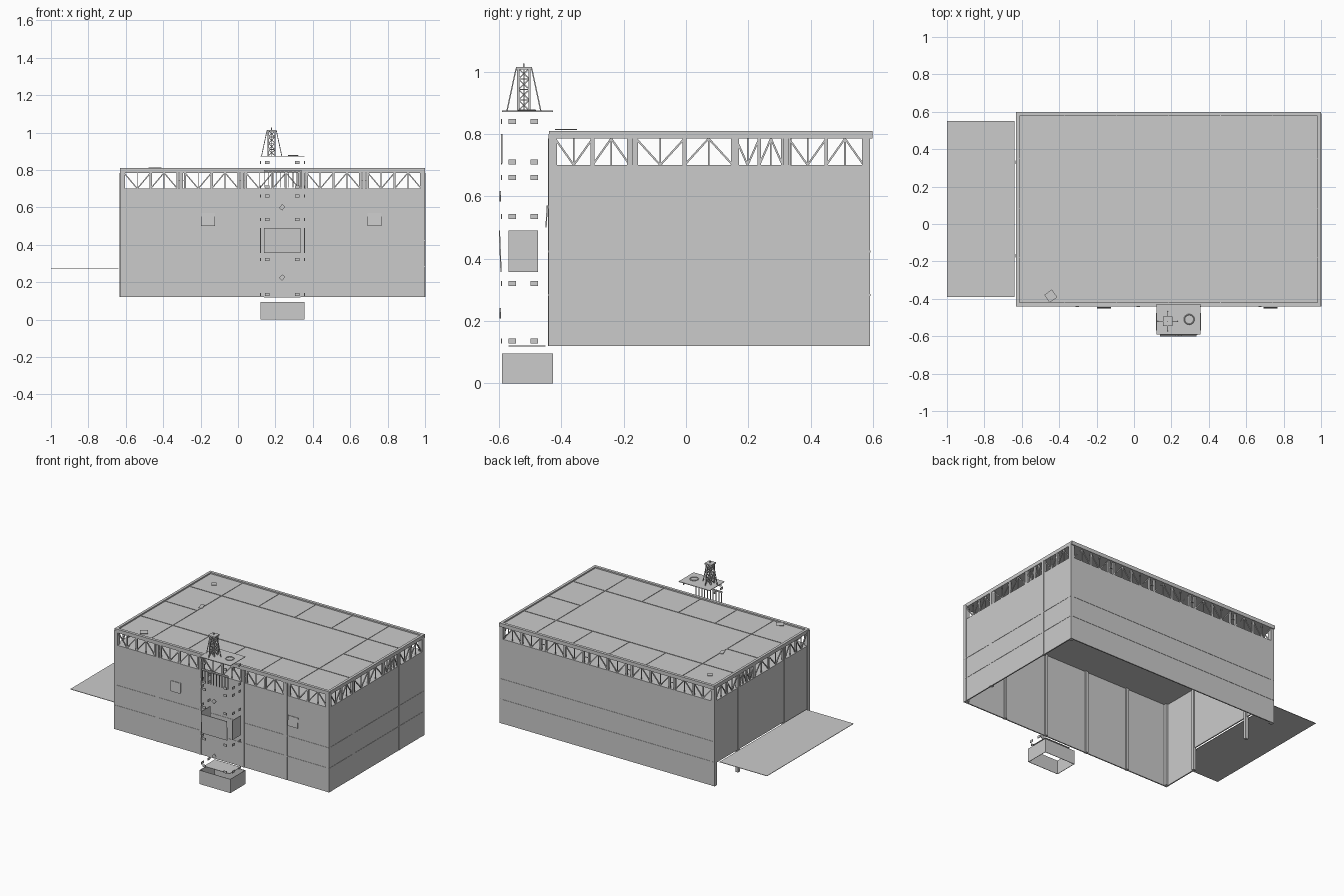
import bpy, bmesh, math
from mathutils import Vector, Matrix

if "Cube" in bpy.data.objects:
    bpy.data.objects.remove(bpy.data.objects["Cube"])

X0, X1, Y0, Y1 = -0.63, 1.0, -0.44, 0.59
BOTTOM, SILL, HEAD, TOP = 0.12, 0.70, 0.785, 0.81


class Part:
    """Collects boxes and beams into one named object."""

    def __init__(self, name):
        self.name, self.bm = name, bmesh.new()

    def box(self, xs, ys, zs, turn=None):
        lo, hi = Vector((xs[0], ys[0], zs[0])), Vector((xs[1], ys[1], zs[1]))
        mat = Matrix.Translation((lo + hi) / 2)
        if turn:
            mat = mat @ Matrix.Rotation(turn[0], 4, turn[1])
        bmesh.ops.create_cube(self.bm, size=1, matrix=mat @ Matrix.Diagonal((hi - lo).to_4d()))
        return self

    def beam(self, a, b, t=0.006):
        a, b = Vector(a), Vector(b)
        rot = (b - a).to_track_quat('Z', 'Y').to_matrix().to_4x4()
        size = Matrix.Diagonal((t, t, (b - a).length, 1))
        bmesh.ops.create_cube(self.bm, size=1, matrix=Matrix.Translation((a + b) / 2) @ rot @ size)
        return self

    def done(self):
        mesh = bpy.data.meshes.new(self.name)
        self.bm.to_mesh(mesh)
        self.bm.free()
        obj = bpy.data.objects.new(self.name, mesh)
        bpy.context.collection.objects.link(obj)
        return obj


# Wall sheets below the truss band
T = 0.008
Part("front_wall").box((X0, X1), (Y0, Y0 + T), (BOTTOM, SILL)).done()
Part("back_wall").box((X0, X1), (Y1 - T, Y1), (BOTTOM, SILL)).done()
Part("end_wall").box((X1 - T, X1), (Y0, Y1), (BOTTOM, SILL)).done()
door = Part("dock_wall").box((X0, X0 + T), (Y0, -0.17), (BOTTOM, SILL))
door.box((X0, X0 + T), (-0.17, Y1), (0.275, SILL)).done()
Part("ceiling").box((X0, X1), (Y0, Y1), (SILL - 0.006, SILL)).done()

# Columns at the corners and between bays
cols = Part("columns")
for x in (X0 + 0.012, X1 - 0.012):
    for y in (Y0 + 0.012, Y1 - 0.012):
        cols.box((x - 0.013, x + 0.013), (y - 0.013, y + 0.013), (BOTTOM, TOP - 0.01))
BAY = (X1 - X0) / 5
for i in range(1, 5):
    x = X0 + BAY * i
    cols.box((x - 0.009, x + 0.009), (Y0 - 0.003, Y0 + 0.018), (BOTTOM, HEAD))
for x, ys in ((X0, (-0.17, 0.33)), (X1, (-0.18, 0.32))):
    for y in ys:
        cols.box((x - 0.004 if x < 0 else x - 0.018, x + 0.018 if x < 0 else x + 0.003),
                 (y - 0.009, y + 0.009), (BOTTOM, HEAD))
cols.done()

# Horizontal panel joints on the walls
ribs = Part("wall_ribs")
for z in (0.28, 0.42):
    zs = (z, z + 0.006)
    for y in (Y0, Y1):
        ribs.box((X0, X1), (y - 0.002, y + 0.002), zs)
    ribs.box((X1 - 0.002, X1 + 0.002), (Y0, Y1), zs)
ribs.done()


# Open truss band around all four sides
def truss(part, axis, fixed, start, end):
    def at(u, z):
        return (u, fixed, z) if axis == 'x' else (fixed, u, z)
    mid = (start + end) / 2
    for u in (start, mid, end):
        part.beam(at(u, SILL), at(u, HEAD), 0.012)
    for a, b in ((start, mid), (mid, end)):
        c = (a + b) / 2
        part.beam(at(c, SILL), at(c, HEAD), 0.005)
        foot, head = (SILL, HEAD) if a == start else (HEAD, SILL)
        part.beam(at(a, head), at(c, foot)).beam(at(c, foot), at(b, head))


band = Part("truss_band")
for y in (Y0 + 0.008, Y1 - 0.008):
    for i in range(5):
        truss(band, 'x', y, X0 + BAY * i + 0.02, X0 + BAY * (i + 1) - 0.02)
        band.beam((X0 + BAY * (i + 1) - 0.02, y, 0.742), (X0 + BAY * (i + 1) + 0.02, y, 0.742), 0.004) if i < 4 else None
for x in (X0 + 0.008, X1 - 0.008):
    for a, b in ((-0.42, -0.18), (-0.16, 0.15), (0.16, 0.31), (0.33, 0.57)):
        truss(band, 'y', x, a, b)
        band.box((x - 0.005, x + 0.005), (b, b + 0.02), (SILL, HEAD))
band.done()

# Roof with a raised rim and panel seams
roof = Part("roof").box((X0, X1), (Y0, Y1), (HEAD, 0.801)).done()
rim = Part("roof_rim")
for y in (Y0, Y1 - 0.012):
    rim.box((X0, X1), (y, y + 0.02), (HEAD, TOP))
for x in (X0, X1 - 0.018):
    rim.box((x, x + 0.018), (Y0, Y1 + 0.008), (HEAD, TOP))
rim.done()
seams = Part("roof_seams")
IX, IY = (-0.37, 0.74), (-0.18, 0.35)
Z = 0.802
corners = [(IX[0], IY[0]), (IX[1], IY[0]), (IX[1], IY[1]), (IX[0], IY[1])]
for i, p in enumerate(corners):
    seams.beam((*p, Z), (*corners[(i + 1) % 4], Z), 0.004)
for i in range(5):
    x = IX[0] + (IX[1] - IX[0]) * i / 4
    seams.beam((x, Y0, Z), (x, IY[0], Z), 0.003).beam((x, IY[1], Z), (x, Y1, Z), 0.003)
for y in (IY[0], 0.085, IY[1]):
    seams.beam((X0, y, Z), (IX[0], y, Z), 0.003).beam((IX[1], y, Z), (X1, y, Z), 0.003)
seams.done()
Part("loose_roof_plates").box((-0.47, -0.42), (-0.41, -0.36), (0.812, 0.815), (0.6, 'Z')) \
    .box((-0.39, -0.365), (0.12, 0.17), (0.803, 0.806), (0.3, 'Z')) \
    .box((-0.52, -0.49), (0.44, 0.48), (0.803, 0.806), (0.6, 'Z')).done()

# Loading platform at the dock end
Part("loading_platform").box((-1.0, -0.64), (-0.39, 0.55), (0.273, 0.276)).done()

# Hanging wall plates
signs = Part("wall_plates")
for x in (-0.16, 0.73):
    signs.box((x - 0.038, x + 0.038), (-0.449, -0.445), (0.5, 0.57), (-0.06, 'X'))
signs.done()

# Tower: open footing, floor and deck
TX, TY = (0.12, 0.355), (-0.59, -0.427)
foot = Part("tower_footing")
for x in (TX[0], TX[1] - 0.003):
    foot.box((x, x + 0.003), TY, (0, 0.095))
for y in (TY[0], TY[1] - 0.003):
    foot.box(TX, (y, y + 0.003), (0, 0.095))
foot.done()
Part("tower_floor").box((0.14, 0.335), (-0.57, -0.45), (0.118, 0.121)).done()
Part("tower_deck").box(TX, TY, (0.871, 0.875)).done()

# Tower window blocks and middle panels
win = Part("tower_windows")
for z in (0.135, 0.32, 0.535, 0.66, 0.71, 0.84):
    zs = (z - 0.008, z + 0.008)
    for x in (0.157, 0.317):
        win.box((x - 0.012, x + 0.012), (-0.593, -0.59), zs)
    for y in (-0.557, -0.487):
        for x in TX:
            win.box((x - 0.002, x + 0.002), (y - 0.012, y + 0.012), zs)
win.done()
panels = Part("tower_panels").box((0.14, 0.335), (-0.598, -0.594), (0.357, 0.49), (0.04, 'X'))
for x in TX:
    panels.box((x - 0.002, x + 0.002), (-0.57, -0.475), (0.357, 0.49))
for z in (0.225, 0.6):
    panels.box((0.225, 0.247), (-0.598, -0.594), (z - 0.013, z + 0.013), (0.7, 'Y'))
panels.done()

# Front railing under the deck
rail = Part("tower_railing")
rail.box((0.14, 0.34), (-0.594, -0.588), (0.79, 0.8))
for i in range(10):
    x = 0.143 + 0.0215 * i
    rail.beam((x, -0.591, 0.705), (x, -0.591, 0.795), 0.004)
rail.done()

# Mast: square lattice with four splayed stays
CX, CY, Z0, Z1 = 0.18, -0.52, 0.875, 1.01
mast = Part("lattice_mast")
R = 0.018
ring = [(CX + R * sx, CY + R * sy) for sx, sy in ((-1, -1), (1, -1), (1, 1), (-1, 1))]
STEP = (Z1 - Z0) / 4
for i, p in enumerate(ring):
    q = ring[(i + 1) % 4]
    mast.beam((*p, Z0), (*p, Z1), 0.007)
    for k in range(4):
        z = Z0 + STEP * k
        ends = (p, q) if k % 2 else (q, p)
        mast.beam((*ends[0], z), (*ends[1], z + STEP), 0.004)
        mast.beam((*p, z + STEP), (*q, z + STEP), 0.004)
    a = i * math.pi / 2
    d = Vector((math.cos(a), math.sin(a), 0))
    c = Vector((CX, CY, 0))
    mast.beam(c + d * 0.054 + Vector((0, 0, Z0)), c + d * 0.025 + Vector((0, 0, Z1)), 0.004)
mast.box((CX - 0.026, CX + 0.026), (CY - 0.026, CY + 0.026), (Z1 - 0.004, Z1 + 0.004))
mast.beam((CX, CY, Z1), (CX, CY, 1.026), 0.005).done()

# Round hatch on the deck
bpy.ops.mesh.primitive_torus_add(major_radius=0.026, minor_radius=0.003, major_segments=16,
                                 minor_segments=4, location=(0.295, -0.51, 0.876))
bpy.context.object.name = "deck_hatch"
